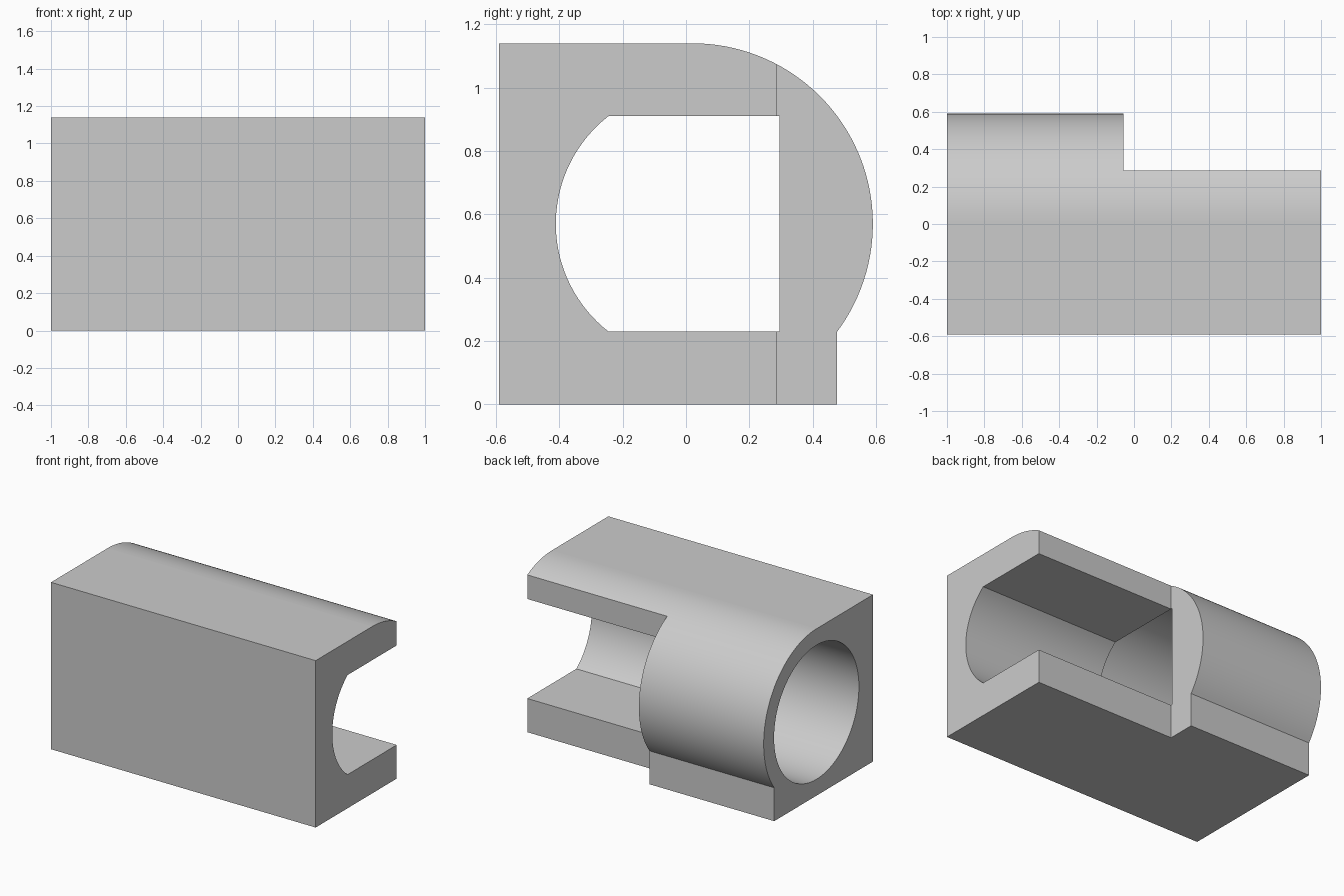
import bpy, bmesh, math

cube = bpy.data.objects.get("Cube")
if cube:
    bpy.data.objects.remove(cube, do_unlink=True)

# Main dimensions (profile lies in the YZ plane, extruded along X)
HEIGHT = 1.14
FRONT, FOOT = -0.59, 0.476       # front wall, back of the lower foot
CY, CZ = 0.02, 0.57              # common axis of barrel and bores
R_OUT, R_BORE, R_SLOT = 0.57, 0.458, 0.431
SLOT_HALF = 0.34                 # half height of the slot
STEP_X, STEP_Y = -0.057, 0.285   # corner of the back notch

grey = bpy.data.materials.new("plain grey")
grey.use_nodes = True
grey.diffuse_color = (0.6, 0.6, 0.6, 1)
grey.node_tree.nodes["Principled BSDF"].inputs["Base Color"].default_value = (0.6, 0.6, 0.6, 1)


def arc(radius, start, end, steps):
    return [(CY + radius * math.cos(start + (end - start) * i / steps),
             CZ + radius * math.sin(start + (end - start) * i / steps))
            for i in range(steps + 1)]


def extrude(name, profile, x0, x1):
    """Solid prism along X from a (y, z) outline."""
    bm = bmesh.new()
    face = bm.faces.new([bm.verts.new((x0, y, z)) for y, z in profile])
    result = bmesh.ops.extrude_face_region(bm, geom=[face])
    moved = [v for v in result["geom"] if isinstance(v, bmesh.types.BMVert)]
    bmesh.ops.translate(bm, vec=(x1 - x0, 0, 0), verts=moved)
    bmesh.ops.recalc_face_normals(bm, faces=bm.faces)
    mesh = bpy.data.meshes.new(name)
    bm.to_mesh(mesh)
    bm.free()
    obj = bpy.data.objects.new(name, mesh)
    bpy.context.collection.objects.link(obj)
    mesh.materials.append(grey)
    return obj


# Housing block with rounded back and low square foot
foot_angle = -math.acos((FOOT - CY) / R_OUT)
body = extrude("housing",
               [(FRONT, 0), (FOOT, 0)] + arc(R_OUT, foot_angle, math.pi / 2, 48)
               + [(FRONT, HEIGHT)], -1, 1)

# Cutters: full bore, flat-sided slot, and back notch
half = math.asin(SLOT_HALF / R_SLOT)
slot_end = STEP_Y + 0.01
cutters = [
    extrude("bore_cutter", arc(R_BORE, 0, math.tau, 96)[:-1], -1.2, STEP_X),
    extrude("slot_cutter", arc(R_SLOT, math.pi - half, math.pi + half, 33)
            + [(slot_end, CZ - SLOT_HALF), (slot_end, CZ + SLOT_HALF)],
            STEP_X - 0.2, 1.2),
    extrude("notch_cutter", [(STEP_Y, -0.2), (1, -0.2), (1, 1.4), (STEP_Y, 1.4)],
            STEP_X, 1.2),
]
for cutter in cutters:
    mod = body.modifiers.new(cutter.name, 'BOOLEAN')
    mod.operation = 'DIFFERENCE'
    mod.solver = 'EXACT'
    mod.object = cutter

# Bake the cuts and remove the cutters
bpy.context.view_layer.update()
evaluated = body.evaluated_get(bpy.context.evaluated_depsgraph_get())
body_mesh = bpy.data.meshes.new_from_object(evaluated)
body.modifiers.clear()
body.data = body_mesh
for cutter in cutters:
    bpy.data.objects.remove(cutter, do_unlink=True)

# Smooth the curved walls, keep the flat walls flat
for poly in body_mesh.polygons:
    poly.use_smooth = max(abs(c) for c in poly.normal) < 0.99999
